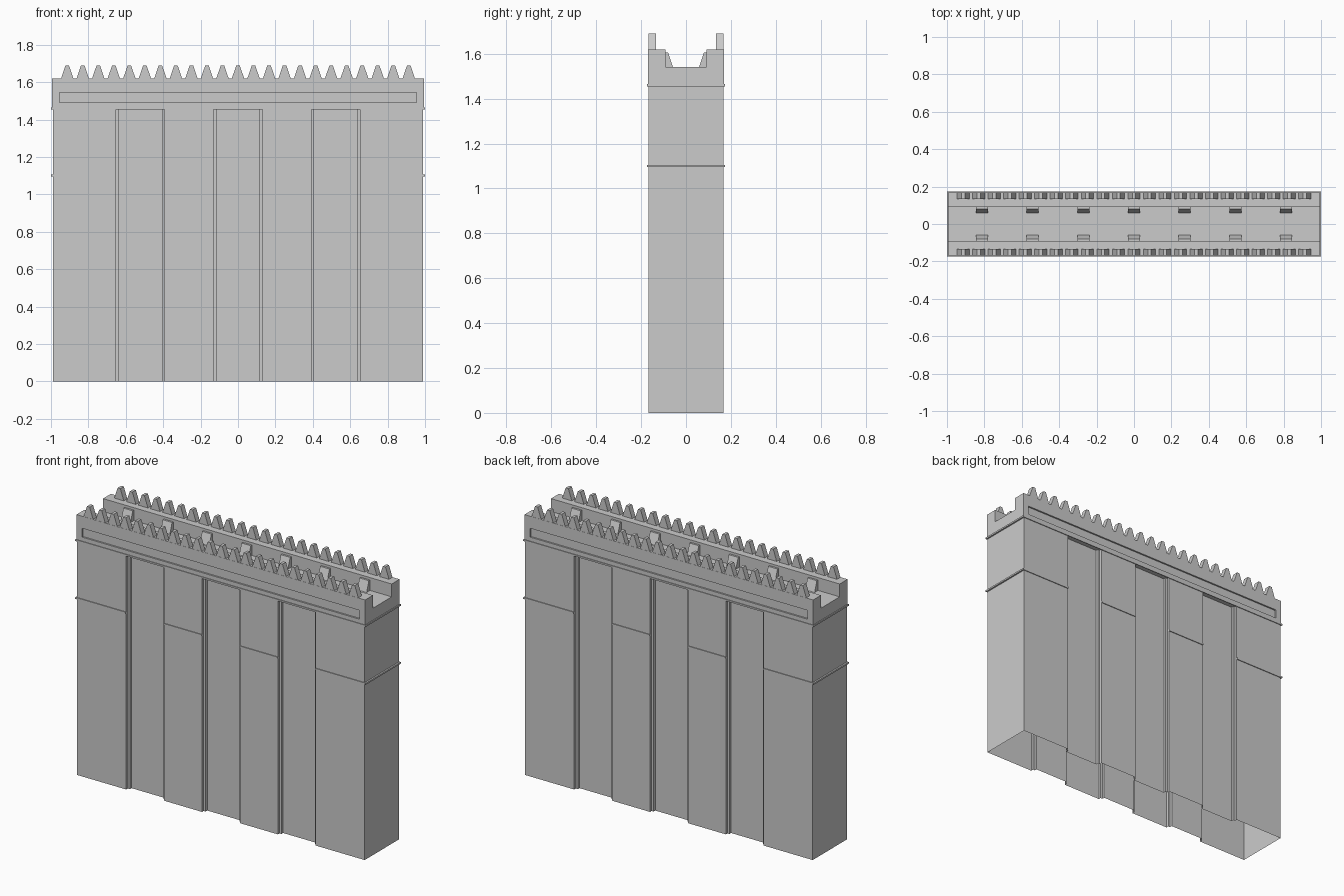
import bpy, bmesh

if "Cube" in bpy.data.objects:
    bpy.data.objects.remove(bpy.data.objects["Cube"])

HX, HY = 0.99, 0.168        # half length and half thickness of the wall
TOP_Z, FLOOR_Z, RIM_Z = 1.46, 1.54, 1.62


def finish(name, bm):
    bmesh.ops.remove_doubles(bm, verts=bm.verts, dist=0.0002)
    bmesh.ops.recalc_face_normals(bm, faces=bm.faces)
    me = bpy.data.meshes.new(name)
    bm.to_mesh(me)
    bm.free()
    ob = bpy.data.objects.new(name, me)
    bpy.context.collection.objects.link(ob)
    return ob


def face(bm, pts):
    return bm.faces.new([bm.verts.new(p) for p in pts])


def prism(bm, pts, vec):
    """Closed solid: polygon pts swept along vec."""
    end = [tuple(a + b for a, b in zip(p, vec)) for p in pts]
    face(bm, pts)
    face(bm, end[::-1])
    for i in range(len(pts)):
        j = (i + 1) % len(pts)
        face(bm, [pts[i], pts[j], end[j], end[i]])


def box(bm, x0, x1, y0, y1, z0, z1):
    prism(bm, [(x0, y0, z0), (x1, y0, z0), (x1, y1, z0), (x0, y1, z0)], (0, 0, z1 - z0))


# Wall shell, open underneath, with three stepped recesses on each long side
bays = [(-0.652, -0.392), (-0.13, 0.13), (0.392, 0.652)]
STEP, D1, D2 = 0.014, 0.016, 0.032
front = [(-HX, -HY)]
for a, b in bays:
    front += [(a, -HY), (a, -HY + D1), (a + STEP, -HY + D1), (a + STEP, -HY + D2),
              (b - STEP, -HY + D2), (b - STEP, -HY + D1), (b, -HY + D1), (b, -HY)]
front.append((HX, -HY))
plan = front + [(-x, -y) for x, y in front]
bm = bmesh.new()
for i, (x, y) in enumerate(plan):
    u, v = plan[(i + 1) % len(plan)]
    face(bm, [(x, y, 0), (u, v, 0), (u, v, TOP_Z), (x, y, TOP_Z)])
wall = finish("wall_body", bm)

# Undersides closing the recess tops
bm = bmesh.new()
for a, b in bays:
    for s in (-1, 1):
        face(bm, [(a, s * HY, TOP_Z), (b, s * HY, TOP_Z), (b, s * (HY - D1), TOP_Z),
                  (b - STEP, s * (HY - D1), TOP_Z), (b - STEP, s * (HY - D2), TOP_Z),
                  (a + STEP, s * (HY - D2), TOP_Z), (a + STEP, s * (HY - D1), TOP_Z),
                  (a, s * (HY - D1), TOP_Z)])
finish("recess_ceilings", bm)

# Parapet trough with a sunken panel along each long side
PX, PY, IN = 0.994, 0.169, 0.092
bm = bmesh.new()
section = [(-PY, TOP_Z), (-PY, RIM_Z), (-IN, RIM_Z), (-IN, FLOOR_Z),
           (IN, FLOOR_Z), (IN, RIM_Z), (PY, RIM_Z), (PY, TOP_Z)]
for x in (-PX, PX):
    face(bm, [(x, y, z) for y, z in section])
for (y, z), (v, w) in list(zip(section, section[1:]))[1:-1]:
    face(bm, [(-PX, y, z), (PX, y, z), (PX, v, w), (-PX, v, w)])


def rect(hx, y, z0, z1):
    return [(-hx, y, z0), (hx, y, z0), (hx, y, z1), (-hx, y, z1)]


for s in (-1, 1):
    rings = [rect(PX, s * PY, TOP_Z, RIM_Z), rect(0.955, s * PY, 1.49, 1.545),
             rect(0.955, s * (PY - 0.01), 1.49, 1.545)]
    for r, q in zip(rings, rings[1:]):
        for i in range(4):
            j = (i + 1) % 4
            face(bm, [r[i], r[j], q[j], q[i]])
    face(bm, rings[2])
finish("parapet", bm)

# Pointed teeth along both rims
bm = bmesh.new()
for i in range(23):
    c = (i - 11) * 0.083
    for y in (-HY, 0.134):
        prism(bm, [(c - 0.033, y, RIM_Z), (c + 0.033, y, RIM_Z),
                   (c + 0.009, y, 1.69), (c - 0.009, y, 1.69)], (0, 0.034, 0))
finish("parapet_teeth", bm)

# Sloped brackets inside the trough
bm = bmesh.new()
for i in range(7):
    x = (i - 3) * 0.271 - 0.032
    for s in (-1, 1):
        prism(bm, [(x, s * IN, FLOOR_Z), (x, s * 0.058, FLOOR_Z),
                   (x, s * 0.08, 1.605), (x, s * IN, 1.605)], (0.064, 0, 0))
finish("trough_brackets", bm)

# Thin trim: a full band under the parapet, broken bands on the pillars
T = 0.005
bm = bmesh.new()
edges = [-HX] + [x for bay in bays for x in bay] + [HX]
spans = {1.455: [(-HX, HX)], 1.095: list(zip(edges[::2], edges[1::2]))}
for z, runs in spans.items():
    for s in (-1, 1):
        for a, b in runs:
            ys = sorted((s * HY, s * (HY + T)))
            box(bm, a, b, *ys, z, z + 0.01)
        xs = sorted((s * HX, s * 1.0))
        box(bm, *xs, -HY - T, HY + T, z, z + 0.01)
finish("trim_bands", bm)
